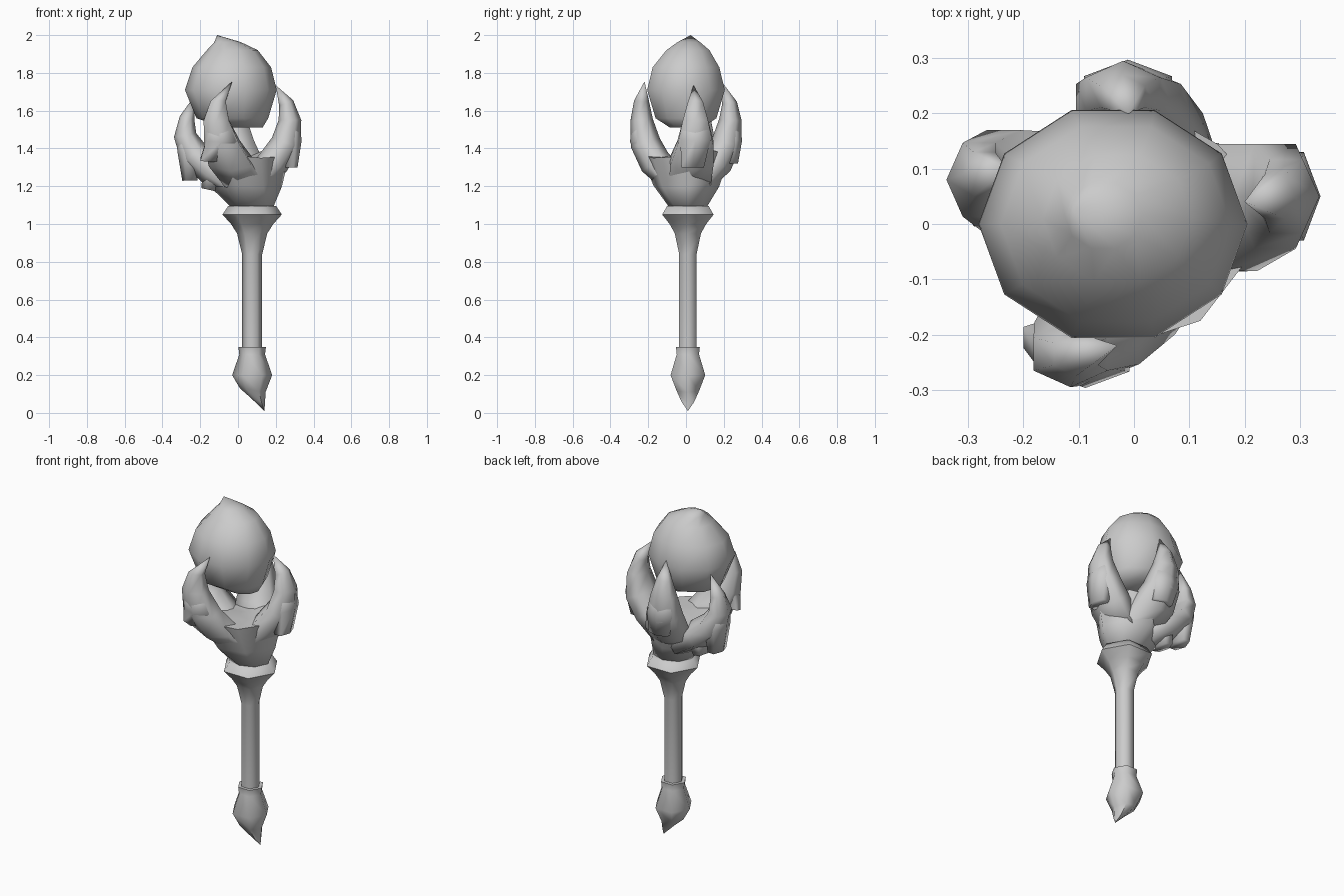
import bpy, bmesh
from math import sin, cos, pi, radians
from mathutils import Vector

old = bpy.data.objects.get("Cube")
if old:
    bpy.data.objects.remove(old)

grey = bpy.data.materials.new("plain_grey")
grey.use_nodes = True
GREY = (0.6, 0.6, 0.6, 1)
grey.diffuse_color = GREY
for node in grey.node_tree.nodes:
    if node.type == "BSDF_PRINCIPLED":
        node.inputs["Base Color"].default_value = GREY


def loft(name, rings, smooth=62):
    """Skin a list of equal point rings, closing both ends."""
    bm = bmesh.new()
    loops = [[bm.verts.new(p) for p in ring] for ring in rings]
    n = len(loops[0])
    for low, high in zip(loops, loops[1:]):
        for i in range(n):
            j = (i + 1) % n
            bm.faces.new((low[i], low[j], high[j], high[i]))
    bm.faces.new(loops[0][::-1])
    bm.faces.new(loops[-1])
    bmesh.ops.remove_doubles(bm, verts=bm.verts, dist=0.001)
    bmesh.ops.recalc_face_normals(bm, faces=bm.faces)
    mesh = bpy.data.meshes.new(name)
    bm.to_mesh(mesh)
    bm.free()
    mesh.materials.append(grey)
    obj = bpy.data.objects.new(name, mesh)
    bpy.context.collection.objects.link(obj)
    bpy.ops.object.select_all(action="DESELECT")
    obj.select_set(True)
    bpy.context.view_layer.objects.active = obj
    bpy.ops.object.shade_smooth_by_angle(angle=radians(smooth))
    return obj


def flat_ring(center, rx, ry, sides, tilt=0):
    """Horizontal ring; tilt raises the -x side."""
    c = Vector(center)
    angles = [2 * pi * i / sides for i in range(sides)]
    return [c + Vector((rx * cos(a), ry * sin(a), -tilt * cos(a))) for a in angles]


def horn_rings(path, widths, depths, out):
    """Six-sided rings across a path that leans in direction out."""
    path = [Vector(p) for p in path]
    side = Vector((0, 0, 1)).cross(Vector(out)).normalized()
    rings = []
    for i, p in enumerate(path):
        along = path[min(i + 1, len(path) - 1)] - path[max(i - 1, 0)]
        normal = side.cross(along).normalized()
        rings.append([p + normal * depths[i] * cos(k * pi / 3)
                      + side * widths[i] * 1.15 * sin(k * pi / 3) for k in range(6)])
    return rings


# Handle: hexagonal shaft flaring into a collar
AX, AY = 0.075, 0.01
profile = [(0.3, 0.053), (0.84, 0.053), (0.95, 0.08), (1.0, 0.112), (1.05, 0.157),
           (1.095, 0.127), (1.095, 0.1)]
loft("handle", [flat_ring((AX, AY, z), r, r, 6) for z, r in profile])

# Pommel: swollen bulb drawn to an offset point
pommel = [(AX, 0.35, 0.052, 0), (AX, 0.35, 0.073, 0), (AX, 0.31, 0.068, 0),
          (AX, 0.2, 0.106, 0), (0.078, 0.12, 0.068, 0.01), (0.105, 0.065, 0.038, 0.015),
          (0.14, 0.01, 0.0003, 0)]
loft("pommel", [flat_ring((x, AY, z), r, r, 6, t) for x, z, r, t in pommel])

# Orb: ten-sided ball with a leaning peak
orb = [(0.03, 0, 1.51, 0.1), (-0.03, 0, 1.56, 0.19), (-0.038, 0, 1.71, 0.243),
       (-0.033, 0, 1.83, 0.208), (-0.03, 0.01, 1.92, 0.135),
       (-0.055, 0.015, 1.963, 0.07), (-0.11, 0.025, 2, 0.0003)]
loft("orb", [flat_ring((x, y, z), r, r * 0.89, 10) for x, y, z, r in orb])

# Palm: cup whose rim alternates between claw roots and webbed notches
rim = [Vector(p) for p in (
    (0.27, 0.02, 1.36), (0.15, 0.145, 1.39), (0, 0.23, 1.36), (-0.1, 0.13, 1.33),
    (-0.2, 0.05, 1.32), (-0.12, -0.09, 1.36), (-0.08, -0.24, 1.37), (0.12, -0.175, 1.35))]
base = flat_ring((AX, AY, 1.09), 0.112, 0.1, 8)
waist = [b.lerp(r, 0.55) for b, r in zip(base, rim)]
for p in waist:
    p.z -= 0.04
floor = [Vector((AX, AY, 1.3)).lerp(r, 0.25) for r in rim]
for p in floor:
    p.z = 1.35
loft("palm", [base, waist, rim, floor], 80)

# Claws: curved horns, each with an overhanging cuff at the knuckle
claws = {
    "front": ((0, -1, 0), (-0.14, -0.205, 1.34),
              [(0.04, -0.06, 1.22), (-0.04, -0.165, 1.33), (-0.085, -0.215, 1.43),
               (-0.115, -0.235, 1.55), (-0.105, -0.235, 1.65), (-0.03, -0.22, 1.755)]),
    "left": ((1, 0, 0), (0.275, 0.035, 1.3),
             [(0.09, 0.02, 1.22), (0.19, 0.03, 1.33), (0.255, 0.05, 1.43),
              (0.275, 0.05, 1.55), (0.255, 0.05, 1.64), (0.2, 0.04, 1.735)]),
    "back": ((0, 1, 0), (0.005, 0.235, 1.32),
             [(0.05, 0.07, 1.22), (0.01, 0.165, 1.33), (-0.01, 0.215, 1.43),
              (-0.02, 0.235, 1.55), (-0.02, 0.23, 1.64), (-0.01, 0.2, 1.74)]),
    "right": ((-1, 0, 0), (-0.255, 0.075, 1.23),
              [(-0.01, 0.04, 1.2), (-0.14, 0.05, 1.29), (-0.235, 0.075, 1.37),
               (-0.28, 0.08, 1.47), (-0.27, 0.09, 1.56), (-0.23, 0.1, 1.68)]),
}
WIDTHS = [0.11, 0.115, 0.095, 0.067, 0.04, 0.0003]
DEPTHS = [0.07, 0.085, 0.08, 0.06, 0.04, 0.0003]
for name, (out, cuff, path) in claws.items():
    loft(name + "_claw", horn_rings(path, WIDTHS, DEPTHS, out), 85)
    mid = Vector(path[2]).lerp(Vector(path[3]), 0.1) + Vector(out) * 0.02
    loft(name + "_cuff", horn_rings([cuff, mid, path[3]], [0.06, 0.08, 0.06],
                                    [0.04, 0.06, 0.05], out), 85)

# Small lower flap beneath the right claw
loft("lower_flap", horn_rings([(-0.15, 0.06, 1.18), (-0.13, 0.05, 1.27), (-0.1, 0.04, 1.32)],
                              [0.055, 0.08, 0.05], [0.045, 0.06, 0.03], (-1, 0, 0)), 85)
